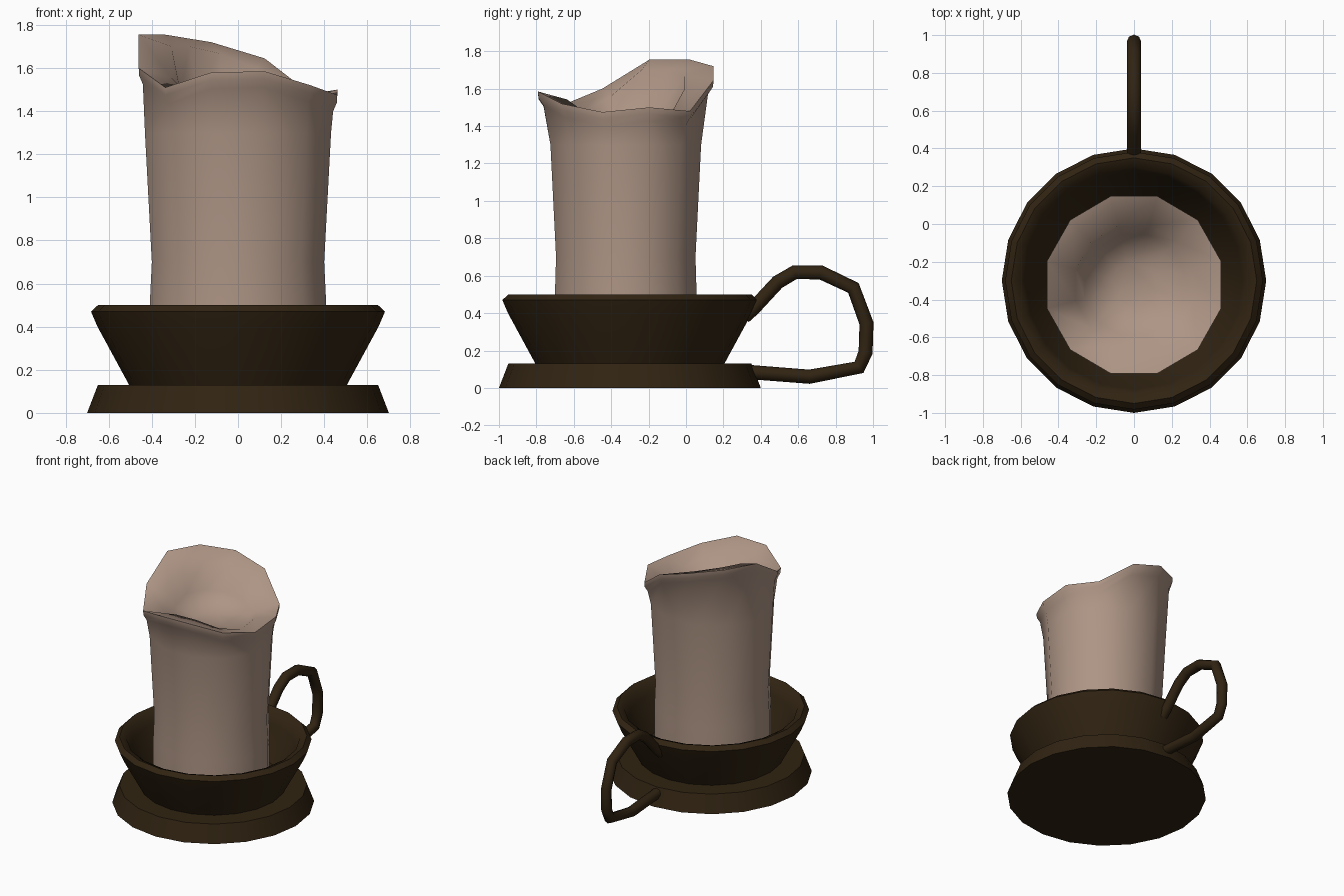
import bpy, bmesh
from math import sin, cos, radians

if "Cube" in bpy.data.objects:
    bpy.data.objects.remove(bpy.data.objects["Cube"])


def material(name, rgb):
    m = bpy.data.materials.new(name)
    m.diffuse_color = (*rgb, 1)
    m.use_nodes = True
    m.node_tree.nodes["Principled BSDF"].inputs["Base Color"].default_value = m.diffuse_color
    return m


DARK = material("dark_metal", (0.030, 0.017, 0.006))
WAX = material("wax", (0.42, 0.30, 0.235))


def finish(ob, mat, angle):
    ob.data.materials.append(mat)
    bpy.ops.object.select_all(action='DESELECT')
    bpy.context.view_layer.objects.active = ob
    ob.select_set(True)
    bpy.ops.object.shade_smooth_by_angle(angle=radians(angle))


def skin_rings(name, rings, mat, angle):
    """Bridge closed rings of points, fan-capping the first and last."""
    bm = bmesh.new()
    loops = [[bm.verts.new(p) for p in ring] for ring in rings]
    n = len(loops[0])
    for a, b in zip(loops, loops[1:]):
        for i in range(n):
            j = (i + 1) % n
            bm.faces.new((a[i], a[j], b[j], b[i]))
    bm.faces.new(loops[0][::-1])
    bm.faces.new(loops[-1])
    bmesh.ops.recalc_face_normals(bm, faces=bm.faces)
    me = bpy.data.meshes.new(name)
    bm.to_mesh(me)
    bm.free()
    ob = bpy.data.objects.new(name, me)
    bpy.context.collection.objects.link(ob)
    finish(ob, mat, angle)
    return ob


def lathe(name, profile, mat, sides=20, cy=-0.3):
    rings = [[(r * cos(radians(360 * i / sides)),
               cy + r * sin(radians(360 * i / sides)), z)
              for i in range(sides)] for r, z in profile]
    return skin_rings(name, rings, mat, 50)


# Flared foot and the dish standing on it
lathe("base", [(0.70, 0), (0.65, 0.13)], DARK)
lathe("dish", [(0.50, 0.12), (0.652, 0.40), (0.682, 0.47), (0.65, 0.50),
               (0.60, 0.48), (0.575, 0.41), (0.45, 0.20)], DARK)

# Candle: 12 sides with an uneven melted rim and a hollow top
rim = [1.50, 1.48, 1.645, 1.72, 1.755, 1.755,
       1.60, 1.51, 1.58, 1.585, 1.52, 1.475]


def wax_ring(rx, ry, height):
    return [(rx * cos(radians(15 + 30 * i)),
             -0.322 + ry * sin(radians(15 + 30 * i)), height(h))
            for i, h in enumerate(rim)]


skin_rings("candle", [
    wax_ring(0.424, 0.392, lambda h: 0.18),
    wax_ring(0.424, 0.392, lambda h: 0.50),
    wax_ring(0.414, 0.386, lambda h: 0.70),
    wax_ring(0.447, 0.417, lambda h: 1.30),
    wax_ring(0.457, 0.455, lambda h: h - 0.075),
    wax_ring(0.475, 0.483, lambda h: h - 0.035),
    wax_ring(0.477, 0.486, lambda h: h),
    wax_ring(0.320, 0.325, lambda h: 1.44 + 0.93 * (h - 1.475)),
    wax_ring(0.270, 0.275, lambda h: 1.42 + 0.30 * (h - 1.475)),
    wax_ring(0.120, 0.120, lambda h: 1.40),
], WAX, 60)

# Loop handle at the back
path = [(0.31, 0.38), (0.36, 0.425), (0.49, 0.565), (0.58, 0.618),
        (0.72, 0.618), (0.895, 0.535), (0.965, 0.345), (0.96, 0.19),
        (0.925, 0.11), (0.66, 0.06), (0.34, 0.085), (0.28, 0.085)]
cu = bpy.data.curves.new("handle", 'CURVE')
cu.dimensions = '3D'
cu.bevel_depth = 0.038
cu.bevel_resolution = 2
cu.use_fill_caps = True
sp = cu.splines.new('POLY')
sp.points.add(len(path) - 1)
for p, (y, z) in zip(sp.points, path):
    p.co = (0, y, z, 1)
handle = bpy.data.objects.new("handle", cu)
bpy.context.collection.objects.link(handle)
bpy.ops.object.select_all(action='DESELECT')
bpy.context.view_layer.objects.active = handle
handle.select_set(True)
bpy.ops.object.convert(target='MESH')
finish(bpy.context.view_layer.objects.active, DARK, 60)
